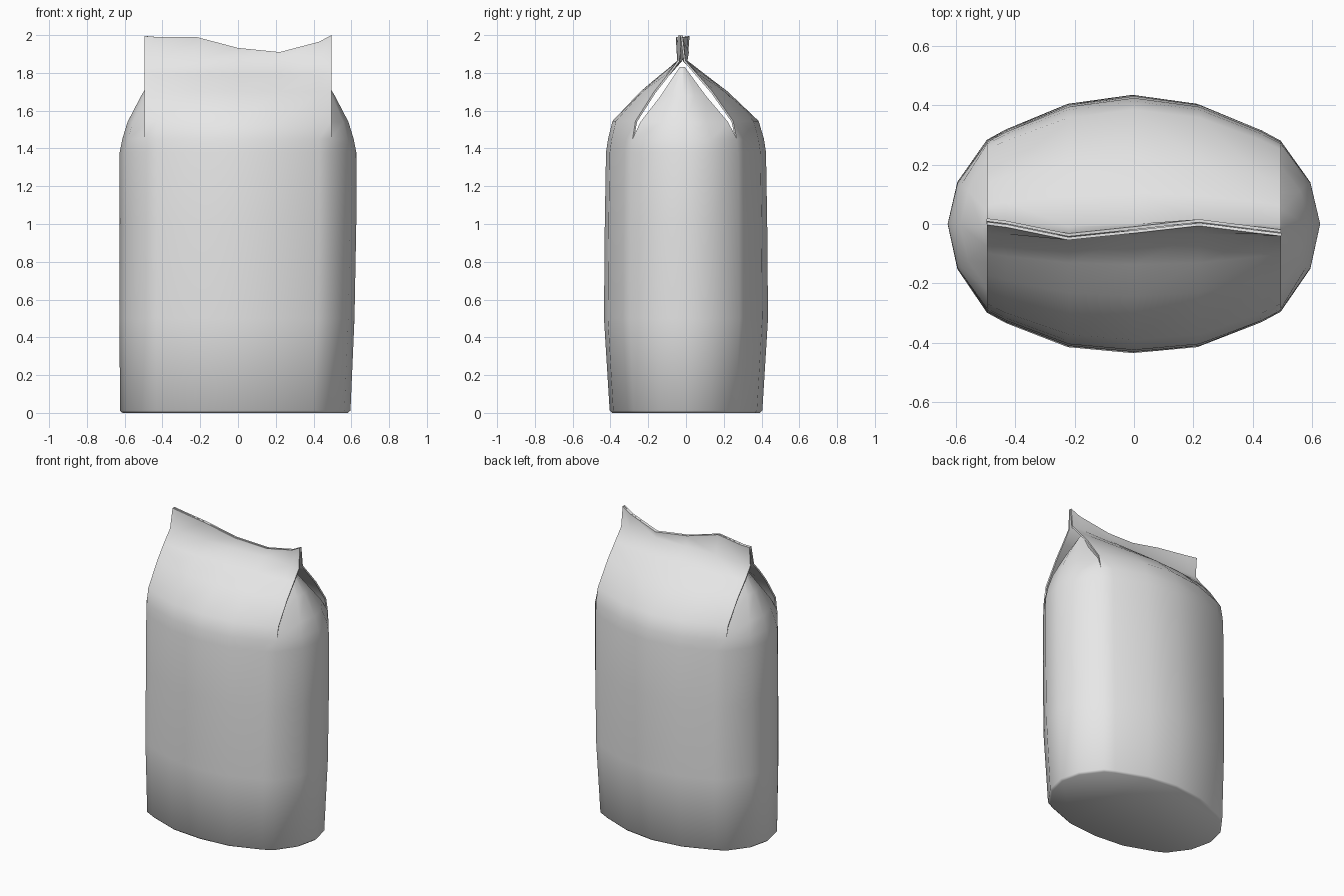
import bpy, bmesh, math
from mathutils import Vector

old = bpy.data.objects.get("Cube")
if old:
    bpy.data.objects.remove(old)

paper = bpy.data.materials.new("light_grey_paper")
paper.use_nodes = True
paper.diffuse_color = (0.8, 0.8, 0.8, 1)
paper.node_tree.nodes["Principled BSDF"].inputs["Base Color"].default_value = (0.8, 0.8, 0.8, 1)

# Half outline of the oval bag: broad panel, then rounded side
PANEL_X = [-0.495, -0.43, -0.22, 0, 0.22, 0.43, 0.495]
BACK_Y = [0.28, 0.315, 0.40, 0.43, 0.40, 0.315, 0.28]
FRONT_Y = [-0.295, -0.33, -0.41, -0.43, -0.41, -0.33, -0.295]
SIDE = [(0.595, -0.15), (0.628, 0), (0.595, 0.14)]

outline = list(zip(PANEL_X, FRONT_Y)) + SIDE
outline += list(zip(PANEL_X, BACK_Y))[::-1] + [(-x, y) for x, y in SIDE[::-1]]
N = len(outline)

bm = bmesh.new()


def add_row(points):
    return [bm.verts.new(p) for p in points]


def skin(a, b, closed=False):
    """Join two equal rows of vertices with quads."""
    for i in range(len(a) if closed else len(a) - 1):
        j = (i + 1) % len(a)
        bm.faces.new((a[i], a[j], b[j], b[i]))


# Bag body: height, width scale, depth scale, sideways shift
rings = []
for z, sx, sy, dx in [(0, 0.95, 0.91, -0.015), (0.012, 0.972, 0.94, -0.015),
                      (0.5, 0.99, 1.01, -0.005), (1.0, 0.997, 1.0, 0),
                      (1.38, 0.997, 0.985, 0), (1.45, 0.975, 0.96, 0)]:
    # The panel corners keep their width near the top
    rings.append(add_row((x * (sx if abs(x) > 0.5 or z < 1.4 else 1) + dx, y * sy, z)
                         for x, y in outline))
for low, high in zip(rings, rings[1:]):
    skin(low, high, True)
bm.faces.new(rings[0][::-1])
rim = rings[-1]

# Front and back panels fold in to a wavy pinched seam
SEAM_Y = [0.008, 0.0, -0.043, -0.02, 0.005, -0.022, -0.03]
SEAM_Z = [1.995, 1.99, 1.99, 1.932, 1.91, 1.965, 2.0]
for side, base, depth in [(-1, rim[:7], FRONT_Y), (1, rim[10:17][::-1], BACK_Y)]:
    row = base
    for z, scale in [(1.545, 0.9), (1.70, 0.54), (1.79, 0.28)]:
        lean = -0.022 * (1 - scale)
        new = add_row((x, y * scale + lean, z) for x, y in zip(PANEL_X, depth))
        skin(row, new)
        row = new
    neck = add_row((x, -0.02 + 0.3 * (s + 0.02) + side * 0.02, 1.865)
                   for x, s in zip(PANEL_X, SEAM_Y))
    top = add_row((x, s + side * 0.011, z) for x, s, z in zip(PANEL_X, SEAM_Y, SEAM_Z))
    skin(row, neck)
    skin(neck, top)

# Tucked side gussets taper to a point beneath the panel edges
for sign, base in [(1, rim[6:11]), (-1, rim[16:] + rim[:1])]:
    side_y = [v.co.y for v in base]
    row = base
    for z, scale, edge, middle in [(1.54, 0.84, 0.475, 0.585),
                                   (1.68, 0.43, 0.455, 0.512),
                                   (1.83, 0.05, 0.41, 0.42)]:
        near = edge + 0.75 * (middle - edge)
        new = add_row((sign * x, y * scale - 0.02 * (1 - scale), z)
                      for x, y in zip([edge, near, middle, near, edge], side_y))
        skin(row, new)
        row = new

bmesh.ops.recalc_face_normals(bm, faces=bm.faces)
bm.faces.ensure_lookup_table()
bottom = min(bm.faces, key=lambda f: f.calc_center_median().z)
if bottom.normal.z > 0:
    bmesh.ops.reverse_faces(bm, faces=bm.faces)

mesh = bpy.data.meshes.new("paper_bag")
bm.to_mesh(mesh)
bm.free()
mesh.materials.append(paper)
bag = bpy.data.objects.new("paper_bag", mesh)
bpy.context.collection.objects.link(bag)
bpy.ops.object.select_all(action='DESELECT')
bag.select_set(True)
bpy.context.view_layer.objects.active = bag

# Paper thickness, then smooth shading with crisp rims
wall = bag.modifiers.new("paper_thickness", 'SOLIDIFY')
wall.thickness = 0.01
wall.offset = -1
bpy.ops.object.modifier_apply(modifier=wall.name)
bpy.ops.object.shade_smooth_by_angle(angle=math.radians(58))
